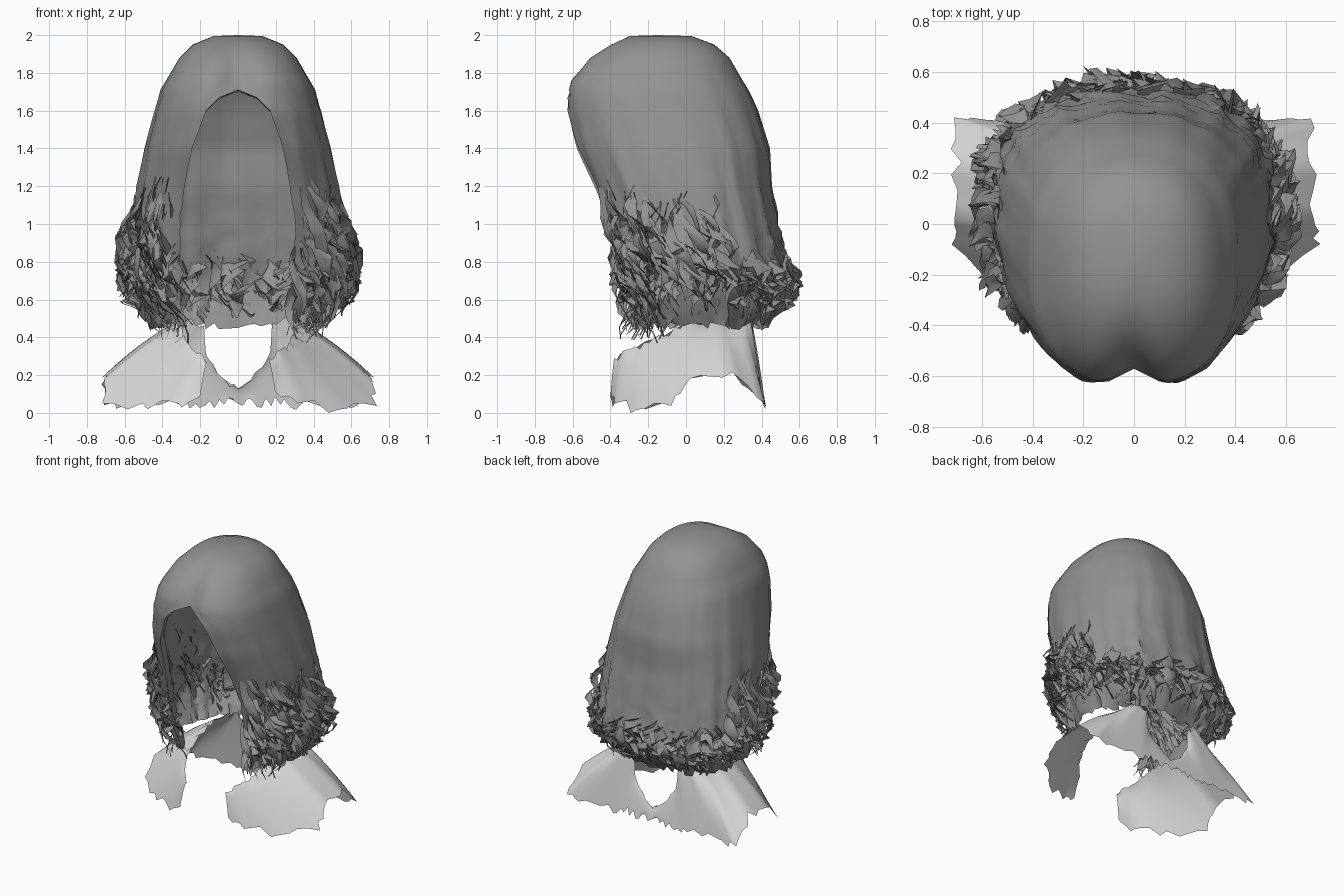
import bpy
import bmesh
import random
from math import sin, cos, pi, asin, exp, copysign
from mathutils import Vector

random.seed(4)
if "Cube" in bpy.data.objects:
    bpy.data.objects.remove(bpy.data.objects["Cube"], do_unlink=True)


def make_material(name, value):
    material = bpy.data.materials.new(name)
    material.use_nodes = True
    colour = (value, value, value, 1)
    material.diffuse_color = colour
    material.node_tree.nodes["Principled BSDF"].inputs["Base Color"].default_value = colour
    return material


hair_grey = make_material("hair grey", 0.29)
cloth_grey = make_material("cloth light grey", 0.7)


def finish(name, bm, material, angle):
    bmesh.ops.remove_doubles(bm, verts=bm.verts, dist=0.0005)
    bmesh.ops.recalc_face_normals(bm, faces=bm.faces)
    mesh = bpy.data.meshes.new(name)
    bm.to_mesh(mesh)
    bm.free()
    mesh.materials.append(material)
    part = bpy.data.objects.new(name, mesh)
    bpy.context.collection.objects.link(part)
    bpy.ops.object.select_all(action="DESELECT")
    part.select_set(True)
    bpy.context.view_layer.objects.active = part
    bpy.ops.object.shade_smooth_by_angle(angle=angle)


def add_grid(bm, rows):
    grid = [[bm.verts.new(p) for p in row] for row in rows]
    for upper, lower in zip(grid, grid[1:]):
        for i in range(len(upper) - 1):
            bm.faces.new((upper[i], upper[i + 1], lower[i + 1], lower[i]))


def blend(a, b, f):
    return [p + (q - p) * f for p, q in zip(a, b)]


# Head sections: height, half width, front y, back y, half width of face opening
SECTIONS = [
    (2.0, 0.0002, -0.15, -0.15, 0), (1.995, 0.13, -0.3, 0.03, 0),
    (1.95, 0.24, -0.41, 0.15, 0), (1.88, 0.31, -0.53, 0.23, 0),
    (1.76, 0.38, -0.63, 0.3, 0), (1.71, 0.41, -0.64, 0.33, 0),
    (1.67, 0.42, -0.64, 0.35, 0.1), (1.6, 0.44, -0.63, 0.38, 0.17),
    (1.4, 0.49, -0.57, 0.44, 0.24), (1.2, 0.53, -0.48, 0.45, 0.28),
    (1.0, 0.55, -0.41, 0.49, 0.31), (0.8, 0.56, -0.36, 0.53, 0.3),
    (0.68, 0.56, -0.34, 0.56, 0.3), (0.58, 0.53, -0.31, 0.52, 0.29),
    (0.46, 0.46, -0.28, 0.42, 0.28),
]


def section(z):
    for a, b in zip(SECTIONS, SECTIONS[1:]):
        if z >= b[0]:
            return blend(a, b, (a[0] - z) / (a[0] - b[0]))
    return list(SECTIONS[-1])


def power(value, p=0.86):
    return copysign(abs(value) ** p, value)


def opening_angle(z):
    _, w, _, _, gap = section(z)
    return asin((gap / w) ** (1 / 0.86))


def scalp_point(z, t, push=0.0):
    """Point on the hair surface; t runs from the front round to the back."""
    _, w, front, back, _ = section(z)
    strand = 0.012 * sin(t * 17 + z * 2) + 0.008 * sin(t * 29 - z * 3)
    scale = 1 + strand * min(1, max(0, 1.9 - z)) * 1.4
    x = (w * scale + push) * power(sin(t))
    depth = (back - front) / 2 * scale + push
    if cos(t) > 0:  # boxier front, whose opening edges reach the front line
        depth *= power(cos(t), 0.8) / power(cos(opening_angle(z)), 0.8)
    else:
        depth *= power(cos(t))
    y = (front + back) / 2 - depth
    if cos(t) > 0 and z > 1.5:
        y += 0.07 * exp(-(x / 0.09) ** 2) * min(1, (2 - z) * 5)
    return Vector((x, y, z))


# Main hair shell, open at the face, with the edge rolled inward
heights = []
for a, b in zip(SECTIONS, SECTIONS[1:]):
    steps = max(1, round((a[0] - b[0]) / 0.05))
    heights += [a[0] + (b[0] - a[0]) * i / steps for i in range(steps)]
heights.append(SECTIONS[-1][0])

COUNT = 72
rows = []
for z in heights:
    start = opening_angle(z)
    row = [scalp_point(z, start + (2 * pi - 2 * start) * i / COUNT) for i in range(COUNT + 1)]
    if z < 1.2:
        loose = 0.02 * min(1, (1.2 - z) * 2)
        for p in row:
            p += Vector([random.uniform(-loose, loose) for _ in range(3)])
    rows.append(row)
shell = bmesh.new()
add_grid(shell, rows)
for side in (0, -1):
    edge = [r[side] for r in rows if r[0].z <= 1.72]
    roll = []
    for p in edge:
        out = copysign(0.02, p.x) if abs(p.x) > 0.02 else 0
        roll.append([p, p + Vector((out * 0.2, 0.04, -0.01)), p + Vector((out, 0.08, 0.01))])
    add_grid(shell, roll)
finish("hair_shell", shell, hair_grey, 1.0)


# Crumpled ribbon curls hanging from the shell
def add_curl(bm, t, top, length, width, spread, lean=0.35):
    phase, turns = random.uniform(0, 2 * pi), random.uniform(0.8, 1.8)
    steps = max(4, round(length / 0.055))
    rows = []
    for i in range(steps + 1):
        f = i / steps
        z = top - length * f
        angle = phase + turns * 2 * pi * f
        push = spread * (lean + 0.65 * cos(angle)) * min(1, f * 3)
        centre = scalp_point(z, t + 0.07 * sin(angle), push)
        centre.z = z + random.uniform(-0.012, 0.012)
        half = width * (0.15 + sin(pi * min(1, f + 0.08)))
        twist = angle * 0.6 + random.uniform(-0.35, 0.35)
        along = Vector((cos(t), sin(t), 0))
        outward = Vector((sin(t), -cos(t), 0))
        across = (along * cos(twist) + outward * sin(twist) * 0.7) * half
        across.z = random.uniform(-0.5, 0.5) * half
        fold = outward * half * random.uniform(-0.5, 0.6)
        rows.append([centre - across, centre + fold, centre + across])
    add_grid(bm, rows)


side_curls = bmesh.new()
front_locks = bmesh.new()
for side in (1, -1):
    for i in range(46):
        t = random.uniform(0.8, 1.95)
        top = random.uniform(0.75, 1.2)
        length = (top - random.uniform(0.47, 0.6)) * random.uniform(0.7, 1)
        add_curl(side_curls, side * t, top, length, random.uniform(0.022, 0.042), 0.08)
    for i in range(30):
        t = random.uniform(0.55, 1.15)
        top = random.uniform(0.75, 1.25)
        length = top - random.uniform(0.37, 0.5)
        add_curl(front_locks, side * t, top, length, random.uniform(0.02, 0.036), 0.09, 0.1)
finish("side_curls", side_curls, hair_grey, 0.9)
finish("front_locks", front_locks, hair_grey, 0.9)

back_curls = bmesh.new()
for i in range(55):
    t = random.uniform(1.9, 2 * pi - 1.9)
    top = random.uniform(0.7, 0.86)
    add_curl(back_curls, t, top, random.uniform(0.16, 0.3), random.uniform(0.03, 0.05), 0.05)
finish("back_curls", back_curls, hair_grey, 0.9)

# Folded locks on the inside of the nape
inner_folds = bmesh.new()
for i in range(14):
    t = random.uniform(2.4, 2 * pi - 2.4)
    add_curl(inner_folds, t, random.uniform(0.74, 0.84), 0.24, 0.06, -0.06)
finish("inner_folds", inner_folds, hair_grey, 0.9)

# Torn shoulder cloth: neck point and hem point, from mid back round to the chest
STATIONS = [
    ((0, 0.39, 0.13), (0, 0.42, 0.05)), ((0.09, 0.38, 0.21), (0.1, 0.42, 0.04)),
    ((0.17, 0.36, 0.32), (0.2, 0.42, 0.05)),
    ((0.18, 0.35, 0.48), (0.3, 0.42, 0.04)), ((0.27, 0.34, 0.5), (0.55, 0.41, 0.04)),
    ((0.3, 0.28, 0.5), (0.71, 0.42, 0.04)), ((0.3, 0.15, 0.5), (0.71, 0.25, 0.2)),
    ((0.3, 0, 0.48), (0.71, 0.02, 0.18)), ((0.29, -0.12, 0.42), (0.72, -0.08, 0.05)),
    ((0.27, -0.22, 0.38), (0.52, -0.26, 0.03)), ((0.22, -0.32, 0.34), (0.32, -0.38, 0.04)),
    ((0.16, -0.38, 0.29), (0.2, -0.4, 0.09)),
]
cloth = bmesh.new()
for side in (1, -1):
    rows = []
    for k, (a, b) in enumerate(zip(STATIONS, STATIONS[1:])):
        for i in range(4 if k < len(STATIONS) - 2 else 5):
            neck = Vector(blend(a[0], b[0], i / 4))
            hem = Vector(blend(a[1], b[1], i / 4))
            column = [neck.lerp(hem, j / 6) for j in range(7)]
            for j, p in enumerate(column):
                p.z += 0.02 * sin(pi * j / 6)
            if k + i > 0:
                column[0] += Vector((0, 0, random.uniform(-0.03, 0.01)))
                column[-1] += (hem - neck).normalized() * random.uniform(-0.04, 0.025)
            for p in column:
                p.x *= side
                p.z = max(0, p.z)
            rows.append(column)
    add_grid(cloth, rows)
lowest = min(cloth.verts, key=lambda v: v.co.z)
lowest.co.z = 0
finish("shoulder_cloth", cloth, cloth_grey, 1.2)
